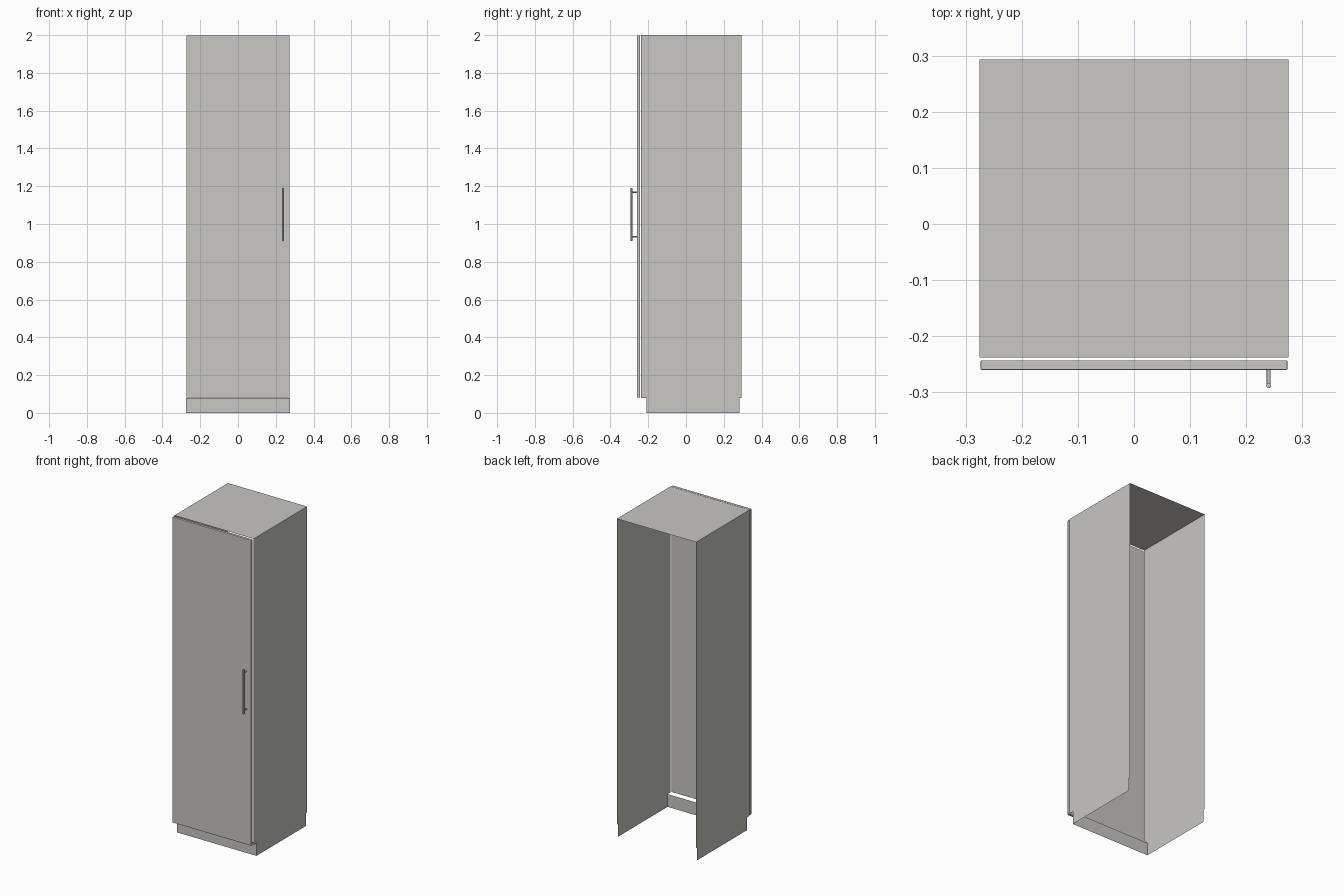
import bpy
import bmesh
import math

cube = bpy.data.objects.get("Cube")
if cube:
    bpy.data.objects.remove(cube, do_unlink=True)

# One warm grey finish
grey = bpy.data.materials.new("warm_grey")
grey.use_nodes = True
color = (0.58, 0.57, 0.54, 1)
grey.diffuse_color = color
grey.node_tree.nodes["Principled BSDF"].inputs["Base Color"].default_value = color

HALF = 0.275                   # half width of the cabinet
FRONT, BACK = -0.238, 0.293    # carcass depth
KICK_FRONT, KICK_BACK = -0.21, 0.282
KICK, TOP = 0.08, 2.0          # plinth height, full height


def panel(name, points):
    """Single thin sheet through the given corners."""
    bm = bmesh.new()
    bm.faces.new([bm.verts.new(p) for p in points])
    mesh = bpy.data.meshes.new(name)
    bm.to_mesh(mesh)
    bm.free()
    mesh.materials.append(grey)
    obj = bpy.data.objects.new(name, mesh)
    bpy.context.collection.objects.link(obj)
    return obj


def rod(name, location, length, radius, tilt=0):
    bpy.ops.mesh.primitive_cylinder_add(vertices=16, radius=radius, depth=length,
                                        location=location, rotation=(tilt, 0, 0))
    obj = bpy.context.object
    obj.name = name
    obj.data.materials.append(grey)
    bpy.ops.object.shade_smooth_by_angle()


# Side sheets, stepped in at the plinth
profile = [(FRONT, TOP), (FRONT, KICK), (KICK_FRONT, KICK), (KICK_FRONT, 0),
           (KICK_BACK, 0), (KICK_BACK, KICK), (BACK, KICK), (BACK, TOP)]
panel("left_side", [(HALF, y, z) for y, z in profile])
panel("right_side", [(-HALF, y, z) for y, z in reversed(profile)])

# Top sheet and plinth front; the back and the bottom stay open
panel("top_panel", [(-HALF, FRONT, TOP), (HALF, FRONT, TOP),
                    (HALF, BACK, TOP), (-HALF, BACK, TOP)])
panel("plinth_front", [(-HALF, KICK_FRONT, 0), (HALF, KICK_FRONT, 0),
                       (HALF, KICK_FRONT, KICK), (-HALF, KICK_FRONT, KICK)])

# Door slab with softened edges
bpy.ops.mesh.primitive_cube_add(size=1, location=(0, -0.2515, 1.04))
door = bpy.context.object
door.name = "door"
door.scale = (0.547, 0.017, 1.917)
bpy.ops.object.transform_apply(location=False, rotation=False, scale=True)
door.data.materials.append(grey)
bevel = door.modifiers.new("soft_edges", 'BEVEL')
bevel.width = 0.002
bevel.segments = 2

# Bar handle on two posts
rod("handle_bar", (0.24, -0.288, 1.05), 0.28, 0.0045)
for place, z in (("lower", 0.932), ("upper", 1.168)):
    rod("handle_post_" + place, (0.24, -0.273, z), 0.028, 0.0035, math.pi / 2)
